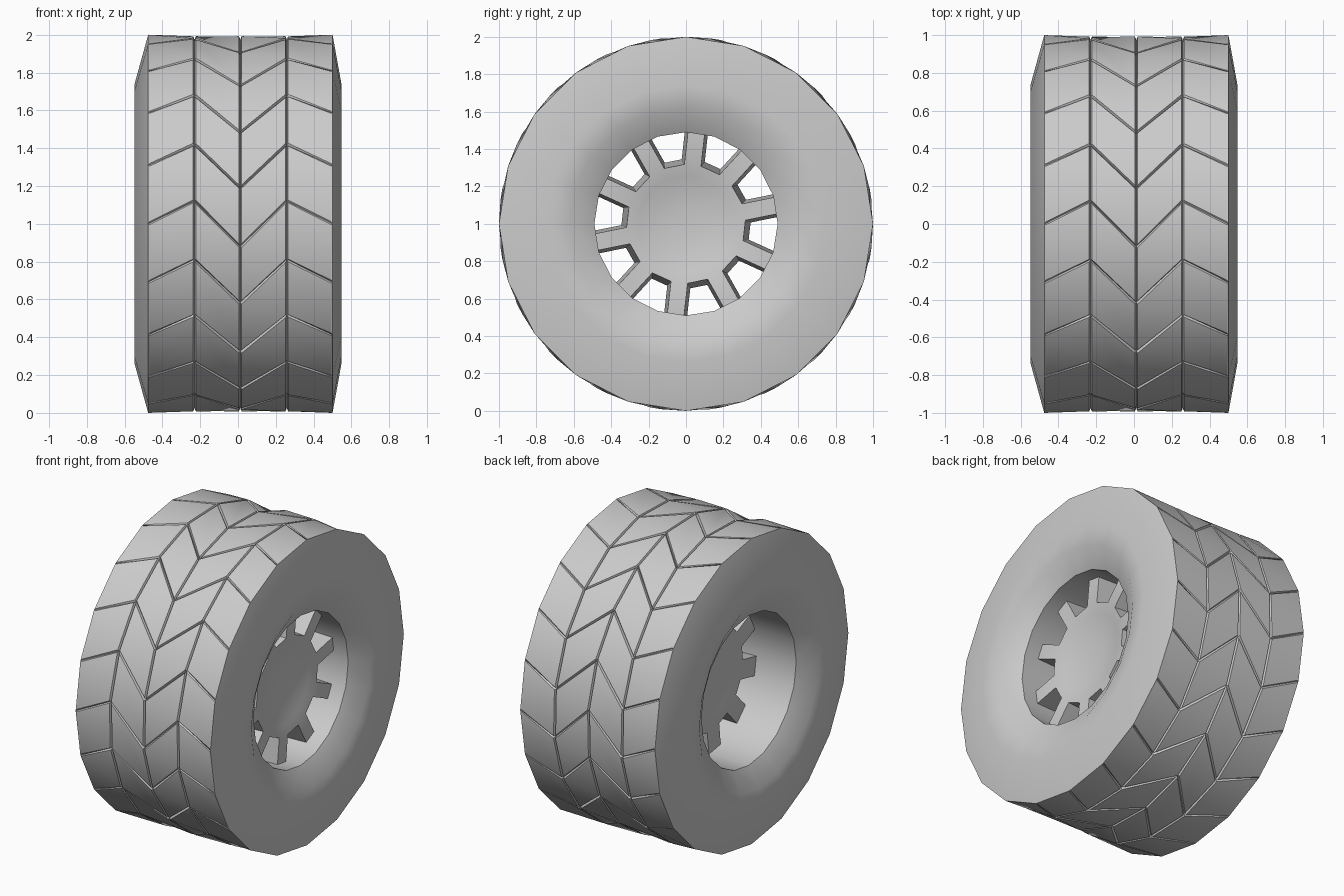
import bpy
import bmesh
from math import cos, sin, radians, pi
from mathutils import Vector

if "Cube" in bpy.data.objects:
    bpy.data.objects.remove(bpy.data.objects["Cube"], do_unlink=True)

SEGMENTS = 20
SPOKES = 10
AXLE_Z = 1.0

grey = bpy.data.materials.new("plain_grey")
grey.use_nodes = True
grey.diffuse_color = (0.6, 0.6, 0.6, 1)
grey.node_tree.nodes["Principled BSDF"].inputs["Base Color"].default_value = (0.6, 0.6, 0.6, 1)


def polar(x, r, angle):
    """Point around the axle; angle 0 points to +y, 90 degrees points up."""
    return Vector((x, r * cos(angle), r * sin(angle)))


def ring(bm, x, r, twist=0):
    """Ring of vertices around the axle."""
    return [bm.verts.new(polar(x, r, 2 * pi * i / SEGMENTS + radians(twist)))
            for i in range(SEGMENTS)]


def bridge(bm, a, b):
    """Quads between two closed loops of equal length."""
    n = len(a)
    return [bm.faces.new((a[i], a[(i + 1) % n], b[(i + 1) % n], b[i])) for i in range(n)]


def finish(bm, name, angle):
    bmesh.ops.recalc_face_normals(bm, faces=bm.faces[:])
    mesh = bpy.data.meshes.new(name)
    bm.to_mesh(mesh)
    bm.free()
    mesh.materials.append(grey)
    obj = bpy.data.objects.new(name, mesh)
    obj.location.z = AXLE_Z
    bpy.context.collection.objects.link(obj)
    bpy.ops.object.select_all(action="DESELECT")
    obj.select_set(True)
    bpy.context.view_layer.objects.active = obj
    bpy.ops.object.shade_smooth_by_angle(angle=radians(angle))
    return obj


# Tire: four columns of slanted tread blocks
bm = bmesh.new()
columns = [(-0.475, 0), (-0.23, -7), (0.012, 7), (0.258, -7), (0.5, 0)]
rings = [ring(bm, x, 1.0, twist) for x, twist in columns]
blocks = []
for a, b in zip(rings, rings[1:]):
    blocks += bridge(bm, a, b)

# Sidewalls and the open barrel through the middle
sidewall = [(0.547, 0.74), (0.53, 0.62), (0.455, 0.49)]
left = [rings[-1]] + [ring(bm, x, r) for x, r in sidewall]
right = [rings[0]] + [ring(bm, -x, r) for x, r in sidewall]
for wall in (left, right):
    for a, b in zip(wall, wall[1:]):
        bridge(bm, a, b)
bridge(bm, left[-1], right[-1])
bmesh.ops.recalc_face_normals(bm, faces=bm.faces[:])

# Narrow grooves around every block
bmesh.ops.inset_individual(bm, faces=blocks, thickness=0.007, use_even_offset=True)
for loop in rings[1:-1]:
    for v in loop:
        v.co.yz *= 0.982
for f in blocks:
    f.material_index = 1
tire = finish(bm, "tire", 32)

# Rounded shading on the block tops
mesh = tire.data
normals = [(0, 0, 0)] * len(mesh.loops)
for poly in mesh.polygons:
    if poly.material_index == 1:
        for i in poly.loop_indices:
            co = mesh.vertices[mesh.loops[i].vertex_index].co
            normals[i] = Vector((0, co.y, co.z)).normalized()
        poly.material_index = 0
mesh.normals_split_custom_set(normals)


# Hub: deep spoked centre with drafted sides and dished faces
def spoked_loop(bm, x, hub_r, half_width):
    """Hub outline with one straight spoke at every step."""
    hub, outline = [], []
    for i in range(SPOKES):
        a = radians(11.5) + 2 * pi * i / SPOKES
        out, side = polar(0, 1, a), polar(0, 1, a + pi / 2)
        inner_r, tip_r = hub_r, 0.492
        corners = [bm.verts.new(out * r + side * w + Vector((x, 0, 0)))
                   for r, w in ((inner_r, -half_width), (tip_r, -half_width),
                                (tip_r, half_width), (inner_r, half_width))]
        bm.faces.new(corners)
        hub += [corners[0], corners[3]]
        outline += corners
    return hub, outline


def dish(bm, hub, x, depth):
    """Shallow bowl filling the hub outline."""
    previous = hub
    for scale in (0.8, 0.55, 0.28):
        loop = []
        for v in hub:
            offset = depth * (1 - scale ** 2)
            loop.append(bm.verts.new((x - offset, v.co.y * scale, v.co.z * scale)))
        bridge(bm, previous, loop)
        previous = loop
    bm.faces.new(previous)


bm = bmesh.new()
front_x, back_x = 0.355, -0.17
front_hub, front_outline = spoked_loop(bm, front_x, 0.315, 0.045)
back_hub, back_outline = spoked_loop(bm, back_x, 0.34, 0.062)
bridge(bm, front_outline, back_outline)
dish(bm, front_hub, front_x, 0.05)
dish(bm, back_hub, back_x, -0.03)
finish(bm, "spoked_hub", 35)
